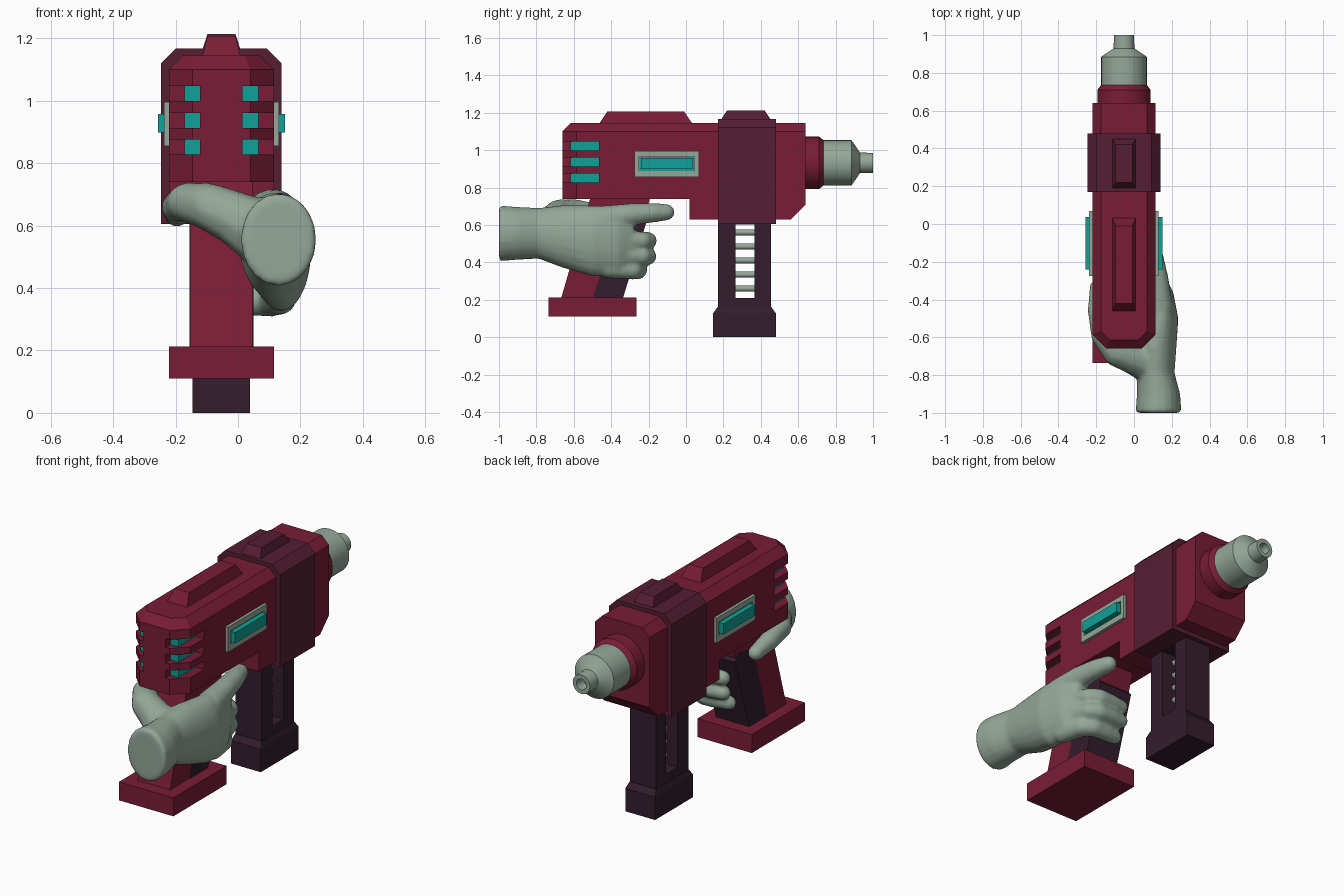
import bpy, bmesh, math
from mathutils import Vector, Matrix

if "Cube" in bpy.data.objects:
    bpy.data.objects.remove(bpy.data.objects["Cube"])

CX = -0.053          # centre plane of the tool
AXIS_Z = 0.932       # barrel axis height


def material(name, rgb):
    m = bpy.data.materials.new(name)
    m.diffuse_color = (*rgb, 1)
    m.use_nodes = True
    m.node_tree.nodes["Principled BSDF"].inputs["Base Color"].default_value = m.diffuse_color
    return m


RED = material("red", (0.19, 0.012, 0.037))
PLUM = material("plum", (0.09, 0.013, 0.033))
DARK = material("dark", (0.033, 0.013, 0.026))
SAGE = material("sage", (0.30, 0.39, 0.32))
TEAL = material("teal", (0.005, 0.36, 0.31))


def finish(name, bm, mat, smooth=False):
    bmesh.ops.recalc_face_normals(bm, faces=bm.faces)
    me = bpy.data.meshes.new(name)
    bm.to_mesh(me)
    bm.free()
    me.materials.append(mat)
    if smooth:
        me.shade_smooth()
        me.set_sharp_from_angle(angle=math.radians(28))
    ob = bpy.data.objects.new(name, me)
    bpy.context.collection.objects.link(ob)
    return ob


def bridge(bm, rings, closed=True):
    """Skin a list of vertex rings and cap the ends."""
    for a, b in zip(rings, rings[1:]):
        n = len(a)
        for i in range(n):
            bm.faces.new((a[i], a[(i + 1) % n], b[(i + 1) % n], b[i]))
    if closed:
        bm.faces.new(rings[0])
        bm.faces.new(rings[-1])


def frustum(name, mat, levels):
    """Stack of rectangles: (z, half width, y0, y1) per level."""
    bm = bmesh.new()
    bridge(bm, [[bm.verts.new(p) for p in ((CX - h, y0, z), (CX + h, y0, z), (CX + h, y1, z), (CX - h, y1, z))]
                for z, h, y0, y1 in levels])
    return finish(name, bm, mat)


def box(name, mat, x0, x1, y0, y1, z0, z1):
    bm = bmesh.new()
    bmesh.ops.create_cube(bm, size=1, matrix=Matrix.Translation(((x0 + x1) / 2, (y0 + y1) / 2, (z0 + z1) / 2))
                          @ Matrix.Diagonal((x1 - x0, y1 - y0, z1 - z0, 1)))
    return finish(name, bm, mat)


def prism_bm(profile, half):
    bm = bmesh.new()
    bridge(bm, [[bm.verts.new((CX + s * half, y, z)) for y, z in profile] for s in (-1, 1)])
    bmesh.ops.recalc_face_normals(bm, faces=bm.faces)
    return bm


def lathe(name, mat, profile, origin, n=32):
    """Spin (y, radius) pairs about an axis along y."""
    bm = bmesh.new()
    bridge(bm, [[bm.verts.new((origin[0] + r * math.cos(i * math.tau / n), y, origin[1] + r * math.sin(i * math.tau / n)))
                 for i in range(n)] for y, r in profile])
    return finish(name, bm, mat, True)


def cut(ob, cutter):
    mod = ob.modifiers.new("cut", 'BOOLEAN')
    mod.object = cutter
    mod.solver = 'EXACT'
    bpy.context.view_layer.objects.active = ob
    bpy.ops.object.modifier_apply(modifier=mod.name)
    bpy.data.objects.remove(cutter)


def bevel(bm, edges, offset):
    bmesh.ops.bevel(bm, geom=edges, offset=offset, segments=1, affect='EDGES', profile=0.5)


# Main body: stepped profile, chamfered rear corners and top rim
bm = prism_bm([(-0.66, 0.74), (0.02, 0.74), (0.02, 0.63), (0.56, 0.63), (0.64, 0.71),
               (0.64, 1.145), (-0.66, 1.145)], 0.168)
bevel(bm, [e for e in bm.edges if all(v.co.y < -0.65 for v in e.verts)
           and abs(e.verts[0].co.x - e.verts[1].co.x) < 0.01], 0.075)
bevel(bm, [e for e in bm.edges if all(v.co.z > 1.14 for v in e.verts)
           and not all(v.co.y > 0.63 for v in e.verts)], 0.045)
body = finish("body", bm, RED)

# Rear vents: slots wrapping both rear corners, teal core behind
for z in (0.827, 0.913, 0.999):
    for s in (-1, 1):
        a, b = sorted((CX + s * 0.068, CX + s * 0.3))
        cut(body, box("slot_cutter", RED, a, b, -0.75, -0.465, z, z + 0.048))
box("vent_core", TEAL, CX - 0.118, CX + 0.118, -0.618, -0.46, 0.815, 1.06)

# Front band with chamfered top
bm = prism_bm([(0.17, 0.605), (0.48, 0.605), (0.48, 1.167), (0.17, 1.167)], 0.193)
bevel(bm, [e for e in bm.edges if all(v.co.z > 1.16 for v in e.verts)
           and abs(e.verts[0].co.x - e.verts[1].co.x) < 0.01], 0.047)
finish("front_band", bm, PLUM)

# Top rails
frustum("rear_rail", RED, [(1.14, 0.062, -0.465, 0.035), (1.207, 0.045, -0.42, -0.01)])
frustum("band_rail", PLUM, [(1.16, 0.062, 0.185, 0.455), (1.213, 0.045, 0.22, 0.42)])

# Side panels: grey frame, teal recess and bar
for s, side in ((-1, "left"), (1, "right")):
    def span(a, b):
        return sorted((CX + s * a, CX + s * b))
    frame = box(side + "_panel_frame", SAGE, *span(0.15, 0.184), -0.275, 0.07, 0.855, 0.995)
    cut(frame, box("frame_cutter", SAGE, *span(0.174, 0.3), -0.25, 0.045, 0.888, 0.965))
    box(side + "_panel_recess", TEAL, *span(0.16, 0.176), -0.249, 0.044, 0.889, 0.964)
    box(side + "_panel_bar", TEAL, *span(0.17, 0.204), -0.24, 0.036, 0.898, 0.957)

# Barrel collar and nozzle
lathe("collar", RED, [(0.62, 0.141), (0.71, 0.141), (0.737, 0.12)], (CX, AXIS_Z))
lathe("nozzle", SAGE, [(0.73, 0.121), (0.885, 0.121), (0.93, 0.055), (1.0, 0.053), (1.0, 0.03), (0.94, 0.028)],
      (CX, AXIS_Z))

# Fore grip with a slot, cross bars and foot
fore = box("fore_grip", DARK, CX - 0.08, CX + 0.08, 0.17, 0.455, 0.12, 0.62)
cut(fore, box("grip_cutter", DARK, CX - 0.3, CX + 0.3, 0.265, 0.365, 0.21, 0.603))
for i in range(5):
    lathe("grip_bar", SAGE, [(0.255, 0.016), (0.375, 0.016)], (CX, 0.26 + i * 0.075), 16)
frustum("fore_grip_foot", DARK, [(0, 0.092, 0.145, 0.48), (0.128, 0.092, 0.145, 0.48), (0.16, 0.082, 0.168, 0.457)])

# Rear grip with dark front insert and foot
finish("rear_grip", prism_bm([(-0.67, 0.2), (-0.36, 0.2), (-0.19, 0.75), (-0.51, 0.75)], 0.1), RED)
finish("grip_insert", prism_bm([(-0.5, 0.2), (-0.34, 0.2), (-0.21, 0.62), (-0.25, 0.66), (-0.37, 0.63)], 0.103), DARK)
box("rear_grip_foot", RED, CX - 0.168, CX + 0.168, -0.735, -0.265, 0.11, 0.213)

# Hand: lofted wrist and palm, bead-chain fingers, fused and smoothed
bm = bmesh.new()
palm = [(-1.0, 0.13, 0.555, 0.122, 0.15), (-0.9, 0.13, 0.555, 0.115, 0.142), (-0.79, 0.115, 0.555, 0.1, 0.136),
        (-0.65, 0.115, 0.537, 0.11, 0.17), (-0.5, 0.14, 0.515, 0.095, 0.19), (-0.36, 0.13, 0.51, 0.078, 0.188),
        (-0.28, 0.115, 0.51, 0.05, 0.15)]
bridge(bm, [[bm.verts.new((x + rx * math.cos(i * math.tau / 20), y, z + rz * math.sin(i * math.tau / 20)))
             for i in range(20)] for y, x, z, rx, rz in palm])


def finger(points):
    """Chain of spheres along (x, y, z, radius) points."""
    for a, b in zip(points, points[1:]):
        for k in range(9):
            p = Vector(a).lerp(Vector(b), k / 8)
            bmesh.ops.create_icosphere(bm, subdivisions=2, radius=p[3], matrix=Matrix.Translation(p.xyz))


finger([(0.09, -0.74, 0.57, 0.11), (0.0, -0.71, 0.62, 0.09), (-0.09, -0.68, 0.66, 0.078), (-0.165, -0.59, 0.675, 0.064),
        (-0.195, -0.46, 0.66, 0.052), (-0.195, -0.335, 0.635, 0.042)])                       # thumb
finger([(0.135, -0.45, 0.63, 0.075), (0.125, -0.3, 0.655, 0.062), (0.105, -0.18, 0.665, 0.054),
        (0.085, -0.105, 0.668, 0.046)])                                                      # index
for y, z in ((-0.203, 0.515), (-0.205, 0.432), (-0.255, 0.357)):                             # curled fingers
    finger([(0.135, y - 0.16, z + 0.01, 0.055), (0.11, y - 0.03, z, 0.05), (0.065, y, z, 0.049),
            (-0.01, y, z, 0.045), (-0.085, y - 0.005, z, 0.04)])
hand = finish("hand", bm, SAGE)
rm = hand.modifiers.new("fuse", 'REMESH')
rm.mode = 'VOXEL'
rm.voxel_size = 0.011
rm.use_smooth_shade = True
sm = hand.modifiers.new("soften", 'SMOOTH')
sm.factor = 0.5
sm.iterations = 8
